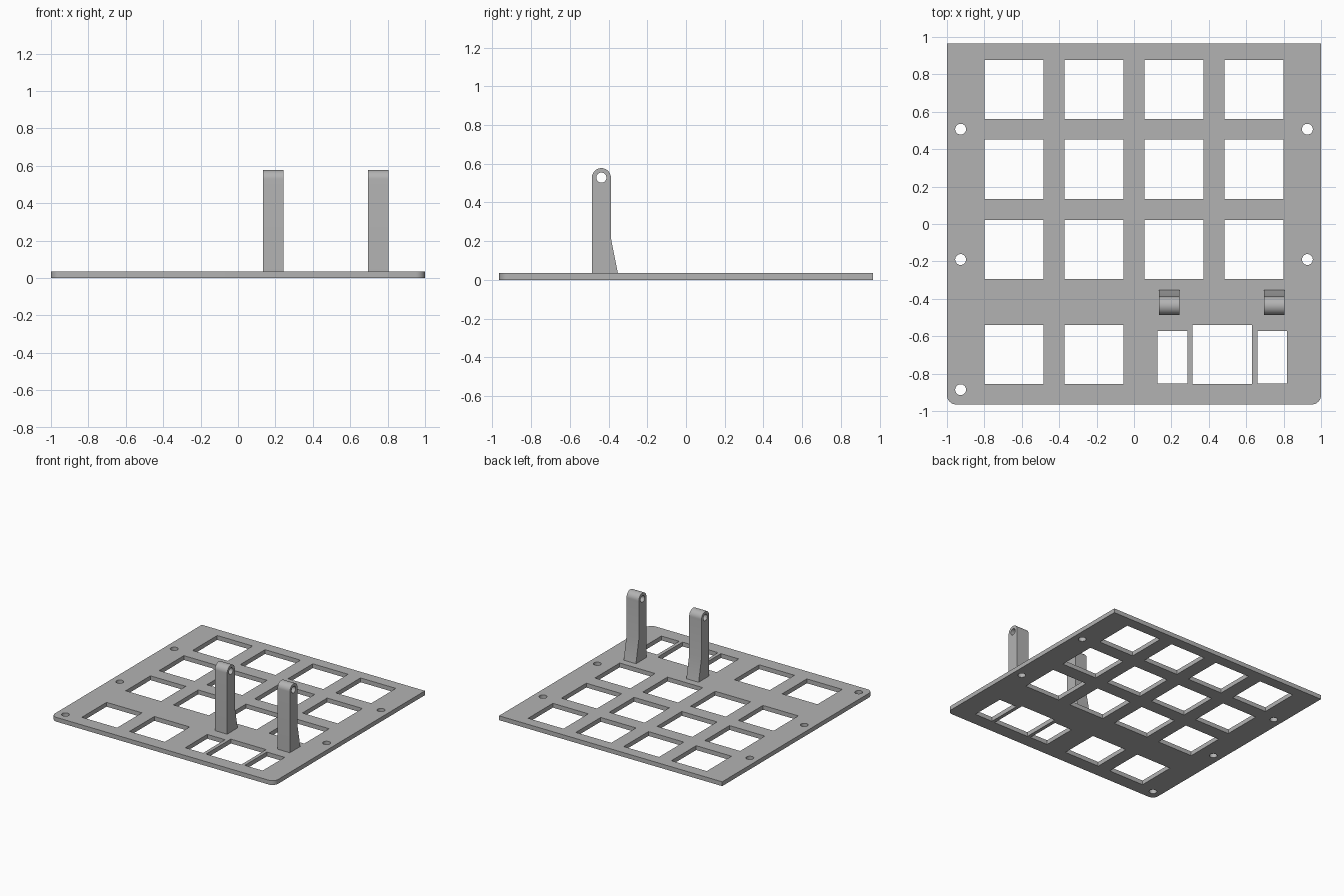
import bpy, bmesh
from math import pi, sin, cos, radians
from mathutils import Matrix

cube = bpy.data.objects.get("Cube")
if cube:
    bpy.data.objects.remove(cube, do_unlink=True)

GREY = (0.45, 0.45, 0.45, 1)
grey = bpy.data.materials.new("light_grey")
grey.use_nodes = True
grey.diffuse_color = GREY
grey.node_tree.nodes["Principled BSDF"].inputs["Base Color"].default_value = GREY


def arc(cx, cy, r, start, end, steps):
    angles = [radians(start + (end - start) * i / steps) for i in range(steps + 1)]
    return [(cx + r * cos(a), cy + r * sin(a)) for a in angles]


def circle(cx, cy, r):
    return arc(cx, cy, r, 0, 360, 32)[:-1]


def rect(cx, cy, w, h):
    return [(cx + sx * w / 2, cy + sy * h / 2)
            for sx, sy in ((-1, -1), (1, -1), (1, 1), (-1, 1))]


def extruded(name, loops, depth, matrix):
    """Fill an outline with holes, extrude it evenly and return a clean mesh object."""
    curve = bpy.data.curves.new(name, "CURVE")
    curve.dimensions = "2D"
    curve.fill_mode = "BOTH"
    curve.extrude = depth / 2
    for loop in loops:
        spline = curve.splines.new("POLY")
        spline.points.add(len(loop) - 1)
        for point, (x, y) in zip(spline.points, loop):
            point.co = (x, y, 0, 1)
        spline.use_cyclic_u = True
    temp = bpy.data.objects.new(name + "_outline", curve)
    bpy.context.collection.objects.link(temp)
    bpy.context.view_layer.update()
    evaluated = temp.evaluated_get(bpy.context.evaluated_depsgraph_get())
    mesh = bpy.data.meshes.new_from_object(evaluated)
    bpy.data.objects.remove(temp, do_unlink=True)

    bm = bmesh.new()
    bm.from_mesh(mesh)
    bmesh.ops.remove_doubles(bm, verts=bm.verts, dist=0.0001)
    bmesh.ops.transform(bm, matrix=matrix, verts=bm.verts)
    bmesh.ops.recalc_face_normals(bm, faces=bm.faces)
    bm.to_mesh(mesh)
    bm.free()
    mesh.name = name
    mesh.materials.clear()
    mesh.materials.append(grey)
    obj = bpy.data.objects.new(name, mesh)
    bpy.context.collection.objects.link(obj)
    bpy.ops.object.select_all(action="DESELECT")
    obj.select_set(True)
    bpy.context.view_layer.objects.active = obj
    bpy.ops.object.shade_smooth_by_angle(angle=radians(30))
    return obj


# Plate outline: rounded front corners, square back corners
THICK, HALF_Y, CORNER = 0.035, 0.965, 0.05
inner = 1 - CORNER
outline = (arc(-inner, CORNER - HALF_Y, CORNER, 180, 270, 8)
           + arc(inner, CORNER - HALF_Y, CORNER, 270, 360, 8)
           + [(1, HALF_Y), (-1, HALF_Y)])

# Square key openings: three full rows, two in the front row
KEY = 0.317
columns = [-0.642 + 0.428 * i for i in range(4)]
holes = [rect(x, y, KEY, KEY) for y in (0.719, 0.292, -0.136) for x in columns]
holes += [rect(x, -0.698, KEY, KEY) for x in columns[:2]]

# Wide key opening with a slot on each side
WIDE_X = 0.472
holes.append(rect(WIDE_X, -0.698, KEY, KEY))
holes += [rect(WIDE_X + s * 0.267, -0.713, 0.16, 0.282) for s in (-1, 1)]

# Screw holes
for x, y in ((-0.927, 0.507), (0.927, 0.507), (-0.927, -0.19),
             (0.927, -0.19), (-0.927, -0.886)):
    holes.append(circle(x, y, 0.029))

extruded("plate", [outline] + holes, THICK, Matrix.Translation((0, 0, THICK / 2)))

# Upright posts: rounded top with a pin hole, flared foot at the back
PIN_Y, PIN_Z, R = -0.437, 0.528, 0.049
profile = [(PIN_Y - R, THICK), (-0.352, THICK), (PIN_Y + R, 0.217)]
profile += arc(PIN_Y, PIN_Z, R, 0, 180, 20)
to_side = Matrix(((0, 0, 1, 0), (1, 0, 0, 0), (0, 1, 0, 0), (0, 0, 0, 1)))
for name, x in (("right_post", 0.188), ("left_post", 0.75)):
    extruded(name, [profile, circle(PIN_Y, PIN_Z, 0.026)], 0.11,
             Matrix.Translation((x, 0, 0)) @ to_side)
